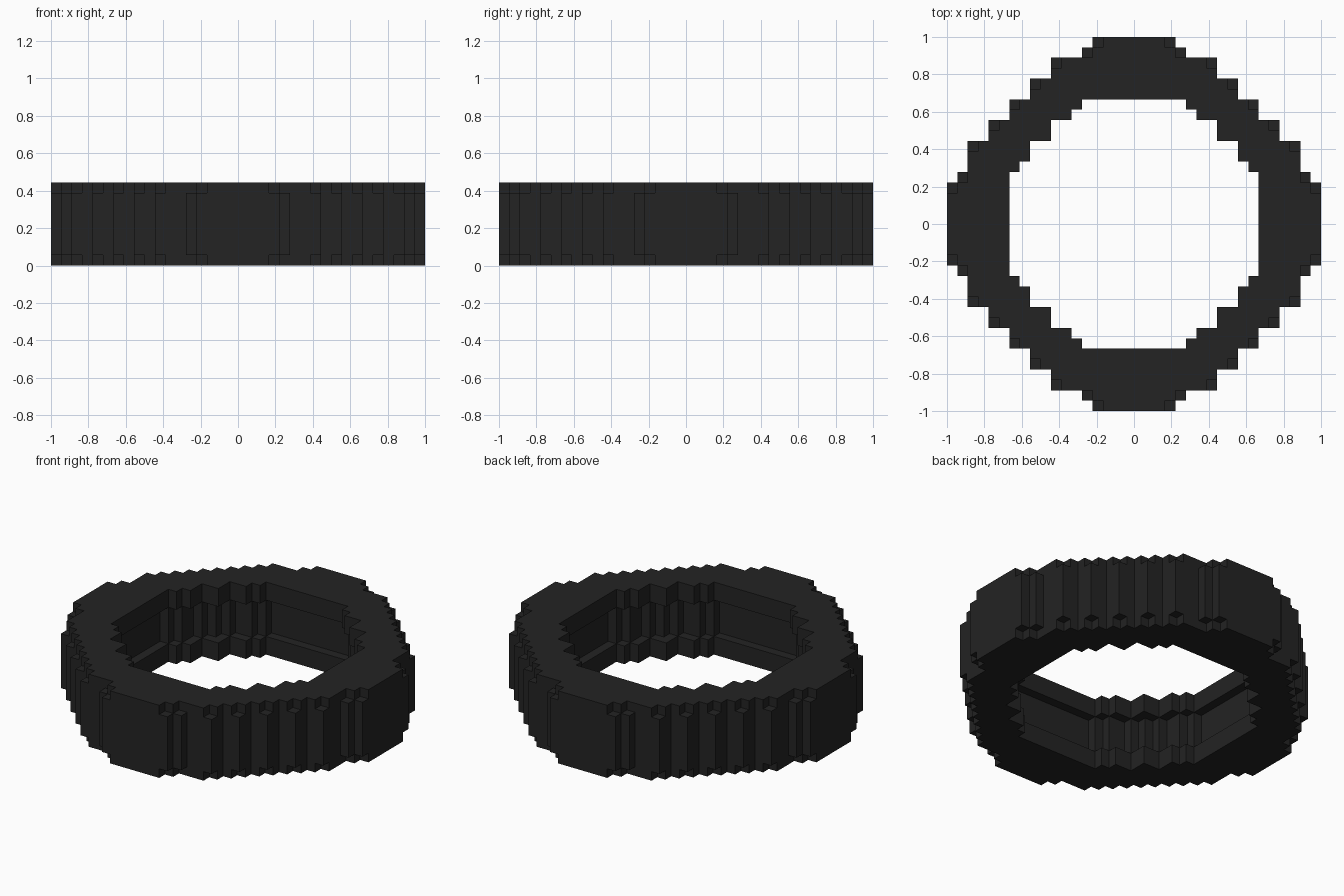
import bpy
import bmesh
import math

cube = bpy.data.objects.get("Cube")
if cube:
    bpy.data.objects.remove(cube, do_unlink=True)

U = 1 / 18          # size of one block
HALF = 18           # ring radius in blocks
HEIGHT = 8          # ring height in blocks

# Stepped quarter outlines: (row limit, half width), in blocks
OUTER = [(4, 18), (5, 17), (8, 16), (10, 14), (12, 12), (14, 10), (16, 8), (17, 5), (18, 4)]
INNER = [(5, 12), (6, 11), (8, 10), (10, 8), (11, 6), (12, 5)]


def inside(outline, a, b):
    """True when quarter cell (a, b) lies within a stepped outline."""
    a, b = max(a, 0), max(b, 0)
    return a < next((width for limit, width in outline if b < limit), 0)


def solid(i, j, k):
    """Rule for the ring: rim corners chipped, inner wall grooved."""
    if not 0 <= k < HEIGHT:
        return False
    a = i if i >= 0 else -1 - i
    b = j if j >= 0 else -1 - j
    if not inside(OUTER, a, b) or inside(INNER, a, b):
        return False
    # Chipped corners along the top and bottom rims
    if k in (0, HEIGHT - 1):
        return inside(OUTER, a + 1, b) or inside(OUTER, a, b + 1)
    # Groove one block deep around the inside
    if 2 <= k < 6:
        return not (inside(INNER, a - 1, b) or inside(INNER, a, b - 1))
    return True


# Single dark colour
mat = bpy.data.materials.new("black_rubber")
mat.use_nodes = True
color = (0.017, 0.017, 0.017, 1)
mat.diffuse_color = color
mat.node_tree.nodes["Principled BSDF"].inputs["Base Color"].default_value = color

# Skin the blocks: one face wherever a filled cell meets an empty one
bm = bmesh.new()
corners = {}


def vert(p):
    if p not in corners:
        corners[p] = bm.verts.new((p[0] * U, p[1] * U, p[2] * U))
    return corners[p]


for i in range(-HALF, HALF):
    for j in range(-HALF, HALF):
        for k in range(HEIGHT):
            if not solid(i, j, k):
                continue
            cell = (i, j, k)
            for axis in range(3):
                for side in (0, 1):
                    near = list(cell)
                    near[axis] += 2 * side - 1
                    if solid(*near):
                        continue
                    u, v = (axis + 1) % 3, (axis + 2) % 3
                    loop = []
                    for du, dv in ((0, 0), (1, 0), (1, 1), (0, 1)):
                        p = list(cell)
                        p[axis] += side
                        p[u] += du
                        p[v] += dv
                        loop.append(vert(tuple(p)))
                    bm.faces.new(loop if side else loop[::-1])

# Merge flat areas into clean faces
bmesh.ops.dissolve_limit(bm, angle_limit=math.radians(1), verts=bm.verts[:], edges=bm.edges[:])

mesh = bpy.data.meshes.new("tyre_ring")
bm.to_mesh(mesh)
bm.free()
mesh.materials.append(mat)
ring = bpy.data.objects.new("tyre_ring", mesh)
bpy.context.collection.objects.link(ring)
